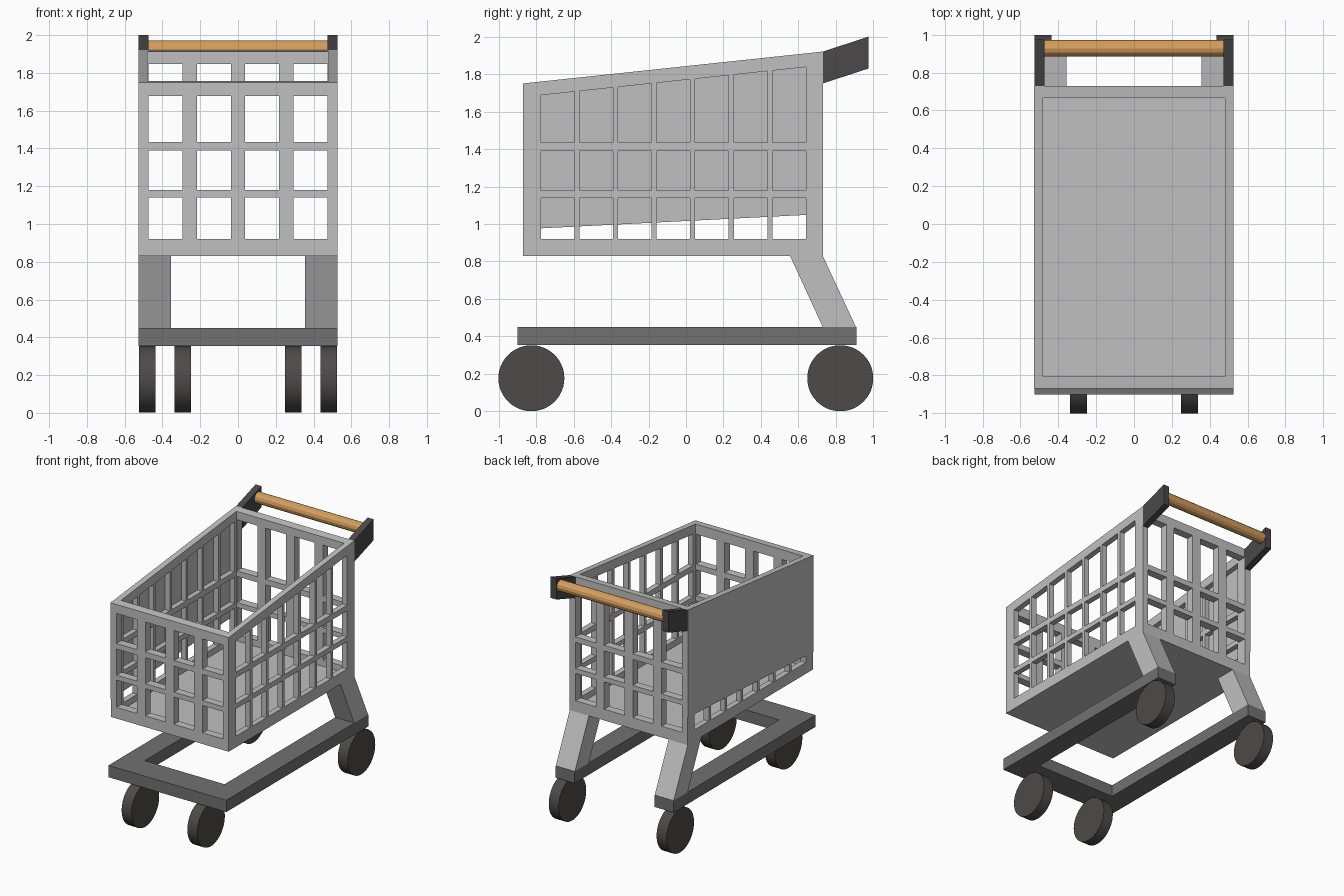
import bpy, bmesh, math
from mathutils import Vector

cube = bpy.data.objects.get("Cube")
if cube:
    bpy.data.objects.remove(cube, do_unlink=True)


def material(name, r, g, b):
    m = bpy.data.materials.new(name)
    m.use_nodes = True
    m.diffuse_color = (r, g, b, 1)
    m.node_tree.nodes["Principled BSDF"].inputs["Base Color"].default_value = (r, g, b, 1)
    return m


BASKET = material("light grey", 0.53, 0.53, 0.53)
CHASSIS = material("mid grey", 0.165, 0.165, 0.165)
BRACKET = material("charcoal", 0.07, 0.066, 0.066)
RUBBER = material("dark rubber", 0.078, 0.068, 0.068)
WOOD = material("orange wood", 0.66, 0.34, 0.11)

W = 0.526                     # half width of the cart
FRONT, BACK = -0.87, 0.73     # basket ends
FLOOR = 0.83


def rim(y):
    """Height of the sloping basket rim."""
    return 1.75 + 0.17 * (y - FRONT) / (BACK - FRONT)


def finish(name, bm, mat):
    bmesh.ops.recalc_face_normals(bm, faces=bm.faces)
    me = bpy.data.meshes.new(name)
    bm.to_mesh(me)
    bm.free()
    me.materials.append(mat)
    ob = bpy.data.objects.new(name, me)
    bpy.context.collection.objects.link(ob)
    return ob


def extrude(bm, faces, offset):
    geom = bmesh.ops.extrude_face_region(bm, geom=faces)["geom"]
    verts = [g for g in geom if isinstance(g, bmesh.types.BMVert)]
    bmesh.ops.translate(bm, verts=verts, vec=Vector(offset))


def prism(name, points, offset, mat):
    """Solid from a flat outline pushed along an offset."""
    bm = bmesh.new()
    face = bm.faces.new([bm.verts.new(p) for p in points])
    extrude(bm, [face], offset)
    return finish(name, bm, mat)


def side_prism(name, outline, x0, x1, mat):
    return prism(name, [(x0, y, z) for y, z in outline], (x1 - x0, 0, 0), mat)


def cuts(start, end, first, last, count, gap):
    """Edges of evenly spaced openings, framed by start and end."""
    width = (last - first - gap * (count - 1)) / count
    out = [start]
    for i in range(count):
        a = first + i * (width + gap)
        out += [a, a + width]
    return out + [end]


def lattice(name, us, place, top, offset):
    """Grid wall: every odd column and odd row is an opening."""
    bm = bmesh.new()
    grid = []
    for u in us:
        t = top(u)
        zs = [FLOOR, 0.92, 1.14, 1.18, 1.39, 1.435, t - 0.073, t]
        grid.append([bm.verts.new(place(u, z)) for z in zs])
    faces = []
    for i in range(len(us) - 1):
        for j in range(7):
            if not (i % 2 and j % 2):
                faces.append(bm.faces.new((grid[i][j], grid[i + 1][j],
                                           grid[i + 1][j + 1], grid[i][j + 1])))
    extrude(bm, faces, offset)
    # Follow the rim slope across the wall thickness
    for v in bm.verts:
        if v.co.z > rim(v.co.y) - 0.03:
            v.co.z = rim(v.co.y)
    loose = [v for v in bm.verts if not v.link_faces]
    bmesh.ops.delete(bm, geom=loose, context='VERTS')
    bmesh.ops.recalc_face_normals(bm, faces=bm.faces)
    bmesh.ops.dissolve_limit(bm, angle_limit=0.01, verts=bm.verts, edges=bm.edges)
    return finish(name, bm, BASKET)


# Basket walls
INNER = 0.48
side_cuts = cuts(FRONT, BACK, -0.775, 0.64, 7, 0.027)
end_cuts = cuts(-INNER, INNER, -0.474, 0.474, 4, 0.075)
for label, s in (("left", 1), ("right", -1)):
    lattice(label + "_basket_wall", side_cuts,
            lambda y, z: (s * W, y, z), rim, (-s * (W - INNER), 0, 0))
lattice("front_basket_wall", end_cuts, lambda x, z: (x, FRONT, z),
        lambda x: rim(FRONT), (0, 0.065, 0))
lattice("back_basket_wall", end_cuts, lambda x, z: (x, BACK, z),
        lambda x: rim(BACK), (0, -0.065, 0))

# Solid sheet closing most of one side
side_prism("side_panel", [(FRONT, 0.972), (BACK, 1.053), (BACK, rim(BACK)), (FRONT, rim(FRONT))],
           -W - 0.002, -W + 0.005, BASKET)

# Basket floor
side_prism("basket_floor", [(FRONT, FLOOR), (BACK, FLOOR), (BACK, 0.87), (FRONT, 0.87)],
           -INNER, INNER, BASKET)

# Chassis, open at the rear
RAIL = W - 0.17
prism("chassis_frame",
      [(-W, -0.9, 0.355), (W, -0.9, 0.355), (W, 0.91, 0.355), (RAIL, 0.91, 0.355),
       (RAIL, -0.68, 0.355), (-RAIL, -0.68, 0.355), (-RAIL, 0.91, 0.355), (-W, 0.91, 0.355)],
      (0, 0, 0.095), CHASSIS)


def cylinder(name, radius, depth, sides, location, mat):
    bm = bmesh.new()
    bmesh.ops.create_cone(bm, cap_ends=True, segments=sides,
                          radius1=radius, radius2=radius, depth=depth)
    ob = finish(name, bm, mat)
    ob.rotation_euler = (0, math.pi / 2, 0)
    ob.location = location
    return ob


# Mirrored legs, handle brackets and wheels
for label, s in (("left", 1), ("right", -1)):
    side_prism(label + "_leg", [(0.555, FLOOR), (BACK, FLOOR), (0.907, 0.45), (0.73, 0.45)],
               s * RAIL, s * W, BASKET)
    side_prism(label + "_handle_bracket",
               [(BACK, 1.75), (BACK, 1.92), (0.975, 2.0), (0.975, 1.83)],
               s * 0.473, s * W, BRACKET)
    for end, x, y in (("front", 0.293, -0.825), ("rear", 0.481, 0.823)):
        wheel = cylinder(f"{end}_{label}_wheel", 0.176, 0.088, 48, (s * x, y, 0.177), RUBBER)
        bpy.ops.object.select_all(action='DESELECT')
        wheel.select_set(True)
        bpy.context.view_layer.objects.active = wheel
        bpy.ops.object.shade_smooth_by_angle(angle=math.radians(30))

# Push handle
cylinder("push_handle", 0.044, 0.948, 12, (0, 0.928, 1.927), WOOD)
